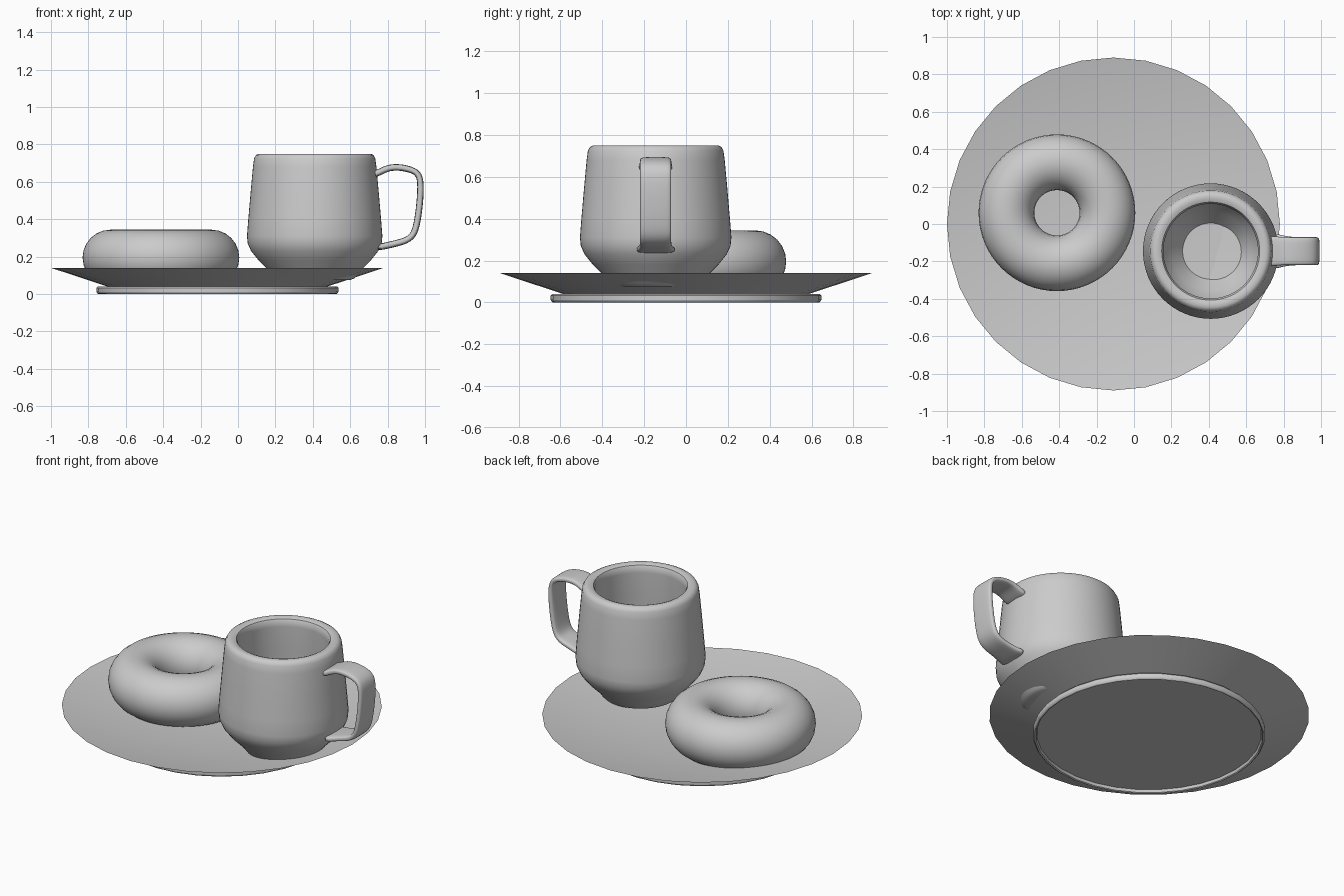
import bpy
import bmesh
from math import cos, sin, pi, copysign, radians
from mathutils import Vector

if "Cube" in bpy.data.objects:
    bpy.data.objects.remove(bpy.data.objects["Cube"], do_unlink=True)

# One plain grey for everything
GREY = (0.6, 0.6, 0.6, 1)
grey = bpy.data.materials.new("plain_grey")
grey.use_nodes = True
grey.diffuse_color = GREY
grey.node_tree.nodes["Principled BSDF"].inputs["Base Color"].default_value = GREY


def finish(name, bm, location, angle, levels=0):
    """Turn a bmesh into a named, shaded object."""
    bmesh.ops.remove_doubles(bm, verts=bm.verts, dist=0.0005)
    bmesh.ops.recalc_face_normals(bm, faces=bm.faces)
    mesh = bpy.data.meshes.new(name)
    bm.to_mesh(mesh)
    bm.free()
    mesh.materials.append(grey)
    ob = bpy.data.objects.new(name, mesh)
    ob.location = location
    bpy.context.collection.objects.link(ob)
    if levels:
        sub = ob.modifiers.new("smooth", "SUBSURF")
        sub.levels = sub.render_levels = levels
    bpy.ops.object.select_all(action="DESELECT")
    ob.select_set(True)
    bpy.context.view_layer.objects.active = ob
    bpy.ops.object.shade_smooth_by_angle(angle=radians(angle))
    return ob


def lathe(name, profile, segments, location, angle=30, levels=0):
    """Spin (radius, height) points about the vertical axis."""
    bm = bmesh.new()
    verts = [bm.verts.new((r, 0, z)) for r, z in profile]
    edges = [bm.edges.new(pair) for pair in zip(verts, verts[1:])]
    bmesh.ops.spin(bm, geom=verts + edges, cent=(0, 0, 0), axis=(0, 0, 1),
                   angle=2 * pi, steps=segments, use_duplicate=False)
    return finish(name, bm, location, angle, levels)


def sweep(name, path, widths, thickness, location, sides=12):
    """Run a rounded strap section along a path in the xz plane."""
    bm = bmesh.new()
    points = [Vector((x, 0, z)) for x, z in path]
    rings = []
    for i, p in enumerate(points):
        tangent = (points[min(i + 1, len(points) - 1)] - points[max(i - 1, 0)]).normalized()
        normal = tangent.cross(Vector((0, 1, 0)))
        ring = []
        for k in range(sides):
            c, s = cos(2 * pi * (k + 0.5) / sides), sin(2 * pi * (k + 0.5) / sides)
            across = copysign(abs(c) ** 0.5, c) * widths[i] / 2
            out = copysign(abs(s) ** 0.5, s) * thickness / 2
            ring.append(bm.verts.new(p + Vector((0, across, 0)) + normal * out))
        rings.append(ring)
    for a, b in zip(rings, rings[1:]):
        for k in range(sides):
            n = (k + 1) % sides
            bm.faces.new((a[k], a[n], b[n], b[k]))
    bm.faces.new(rings[0])
    bm.faces.new(rings[-1])
    return finish(name, bm, location, 60, levels=2)


# Plate: shallow dish with a raised foot ring
lathe("plate", [
    (0, 0.02), (0.625, 0.02), (0.63, 0.004), (0.637, 0), (0.643, 0.004),
    (0.647, 0.012), (0.647, 0.033), (0.64, 0.04), (0.59, 0.041),
    (0.89, 0.14), (0.86, 0.134), (0.41, 0.057), (0, 0.055),
], 32, (-0.11, 0, 0), angle=25)

# Ring pastry
tube = [(0.27 + 0.149 * cos(a), 0.195 + 0.149 * sin(a))
        for a in (2 * pi * i / 24 for i in range(25))]
lathe("ring_pastry", tube, 64, (-0.412, 0.06, 0), angle=60)

# Cup: outer wall, rounded lip, inner wall and floor
CUP = (0.41, -0.145, 0)
lathe("cup", [
    (0, 0.075), (0.19, 0.075), (0.215, 0.085), (0.25, 0.13), (0.30, 0.18),
    (0.34, 0.23), (0.358, 0.27), (0.362, 0.31), (0.355, 0.40), (0.342, 0.55),
    (0.33, 0.68), (0.324, 0.725), (0.314, 0.743), (0.30, 0.75), (0.28, 0.75),
    (0.262, 0.743), (0.253, 0.725), (0.253, 0.70), (0.262, 0.55), (0.272, 0.40),
    (0.275, 0.30), (0.262, 0.25), (0.21, 0.17), (0.15, 0.088), (0, 0.085),
], 64, CUP, angle=35)

# Handle: flat strap bowing out from the wall, flared at its foot
handle_path = [
    (0.30, 0.635), (0.345, 0.65), (0.39, 0.675), (0.45, 0.68), (0.52, 0.665),
    (0.56, 0.64), (0.568, 0.58), (0.562, 0.48), (0.548, 0.38), (0.53, 0.315),
    (0.49, 0.285), (0.43, 0.27), (0.37, 0.255), (0.33, 0.25),
]
handle_widths = [0.17, 0.16] + [0.152] * 9 + [0.155, 0.175, 0.21]
sweep("cup_handle", handle_path, handle_widths, 0.036, CUP)
